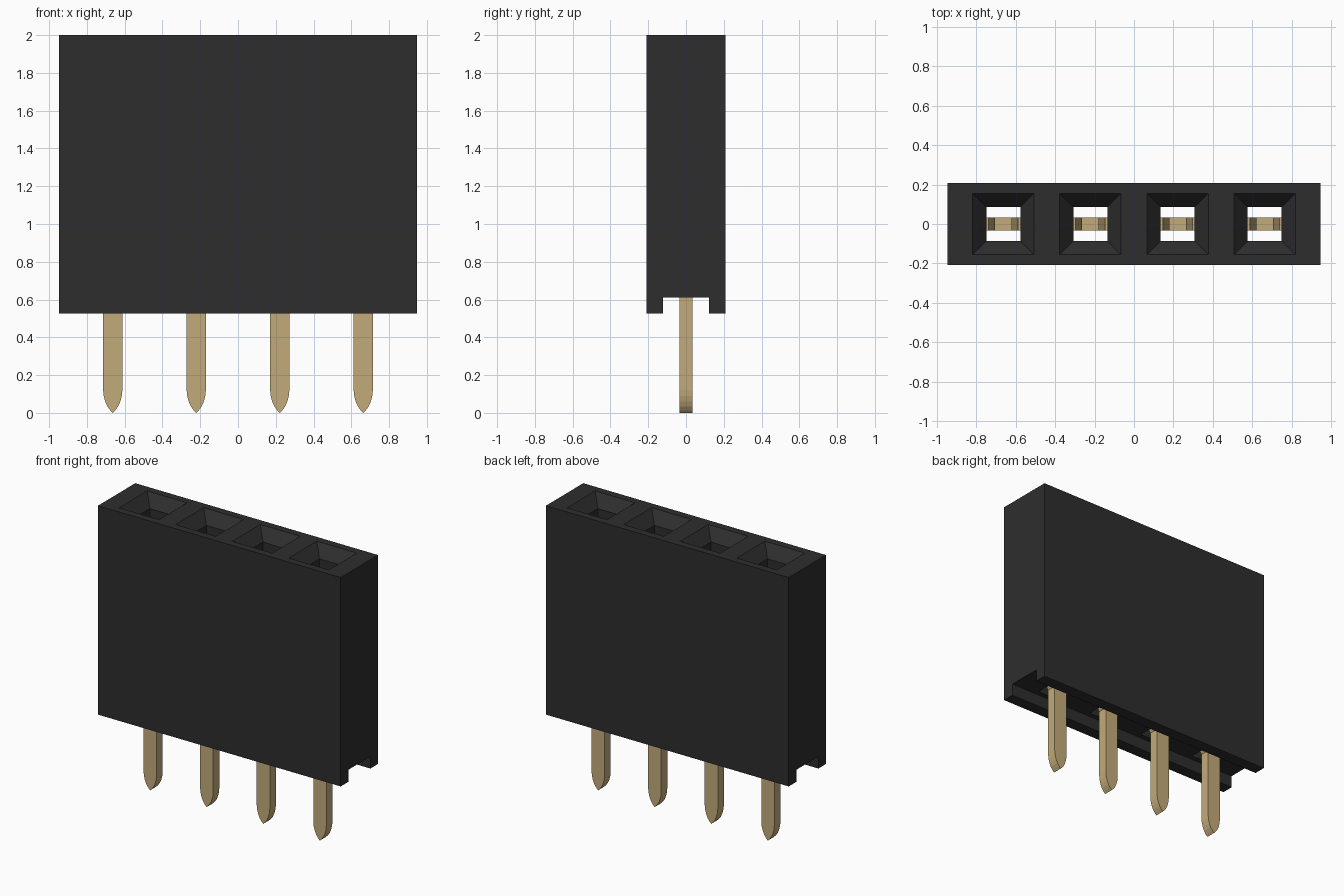
import bpy
import bmesh

cube = bpy.data.objects.get("Cube")
if cube:
    bpy.data.objects.remove(cube, do_unlink=True)

PITCH = 0.442
PIN_X = [(i - 1.5) * PITCH for i in range(4)]
BASE, CEILING, TOP = 0.525, 0.61, 2.0


def material(name, rgb):
    mat = bpy.data.materials.new(name)
    mat.use_nodes = True
    mat.diffuse_color = (*rgb, 1)
    mat.node_tree.nodes["Principled BSDF"].inputs["Base Color"].default_value = (*rgb, 1)
    return mat


def finish(name, bm, mat=None):
    bmesh.ops.recalc_face_normals(bm, faces=bm.faces)
    mesh = bpy.data.meshes.new(name)
    bm.to_mesh(mesh)
    bm.free()
    obj = bpy.data.objects.new(name, mesh)
    bpy.context.collection.objects.link(obj)
    if mat:
        mesh.materials.append(mat)
    return obj


def extrude_profile(name, points, axis, half, mat=None, offset=0):
    """Extrude a closed profile symmetrically along x or y."""
    bm = bmesh.new()
    if axis == "x":
        verts = [bm.verts.new((-half, a, z)) for a, z in points]
        move = (2 * half, 0, 0)
    else:
        verts = [bm.verts.new((a + offset, -half, z)) for a, z in points]
        move = (0, 2 * half, 0)
    face = bm.faces.new(verts)
    out = bmesh.ops.extrude_face_region(bm, geom=[face])
    moved = [v for v in out["geom"] if isinstance(v, bmesh.types.BMVert)]
    bmesh.ops.translate(bm, verts=moved, vec=move)
    return finish(name, bm, mat)


def socket_cutter(x):
    """Square shaft with a flared mouth."""
    bm = bmesh.new()
    rings = []
    for z, h in ((0.4, 0.087), (1.92, 0.087), (TOP, 0.156), (2.02, 0.173)):
        rings.append([bm.verts.new((x + sx * h, sy * h, z))
                      for sx, sy in ((-1, -1), (1, -1), (1, 1), (-1, 1))])
    for low, high in zip(rings, rings[1:]):
        for i in range(4):
            j = (i + 1) % 4
            bm.faces.new((low[i], low[j], high[j], high[i]))
    bm.faces.new(rings[0][::-1])
    bm.faces.new(rings[-1])
    return finish("socket_cutter", bm)


black = material("black plastic", (0.027, 0.027, 0.027))
gold = material("pale gold metal", (0.55, 0.41, 0.195))

# Housing with a channel running along its underside
half_body = [(0.123, CEILING), (0.123, BASE), (0.208, BASE), (0.208, TOP)]
section = half_body + [(-y, z) for y, z in reversed(half_body)]
housing = extrude_profile("housing", section, "x", 0.948, black)

# Sockets cut right through the housing
for x in PIN_X:
    cutter = socket_cutter(x)
    cutter.hide_render = True
    mod = housing.modifiers.new("socket", "BOOLEAN")
    mod.operation = "DIFFERENCE"
    mod.solver = "EXACT"
    mod.object = cutter
    bpy.context.view_layer.objects.active = housing
    bpy.ops.object.modifier_apply(modifier=mod.name)
    bpy.data.objects.remove(cutter, do_unlink=True)

# Pins: rounded point, straight leg, shoulder and forked contact arms
half_pin = [(0.012, 0.012), (0.028, 0.033), (0.04, 0.06), (0.048, 0.09),
            (0.051, 0.12), (0.051, CEILING), (0.086, 0.66), (0.086, 1.0),
            (0.06, 1.5), (0.086, 1.75), (0.075, 1.75), (0.042, 1.5),
            (0.05, 0.9)]
outline = [(0, 0)] + half_pin + [(-x, z) for x, z in reversed(half_pin)]
for n, x in enumerate(PIN_X, 1):
    extrude_profile(f"contact_pin_{n}", outline, "y", 0.034, gold, x)
